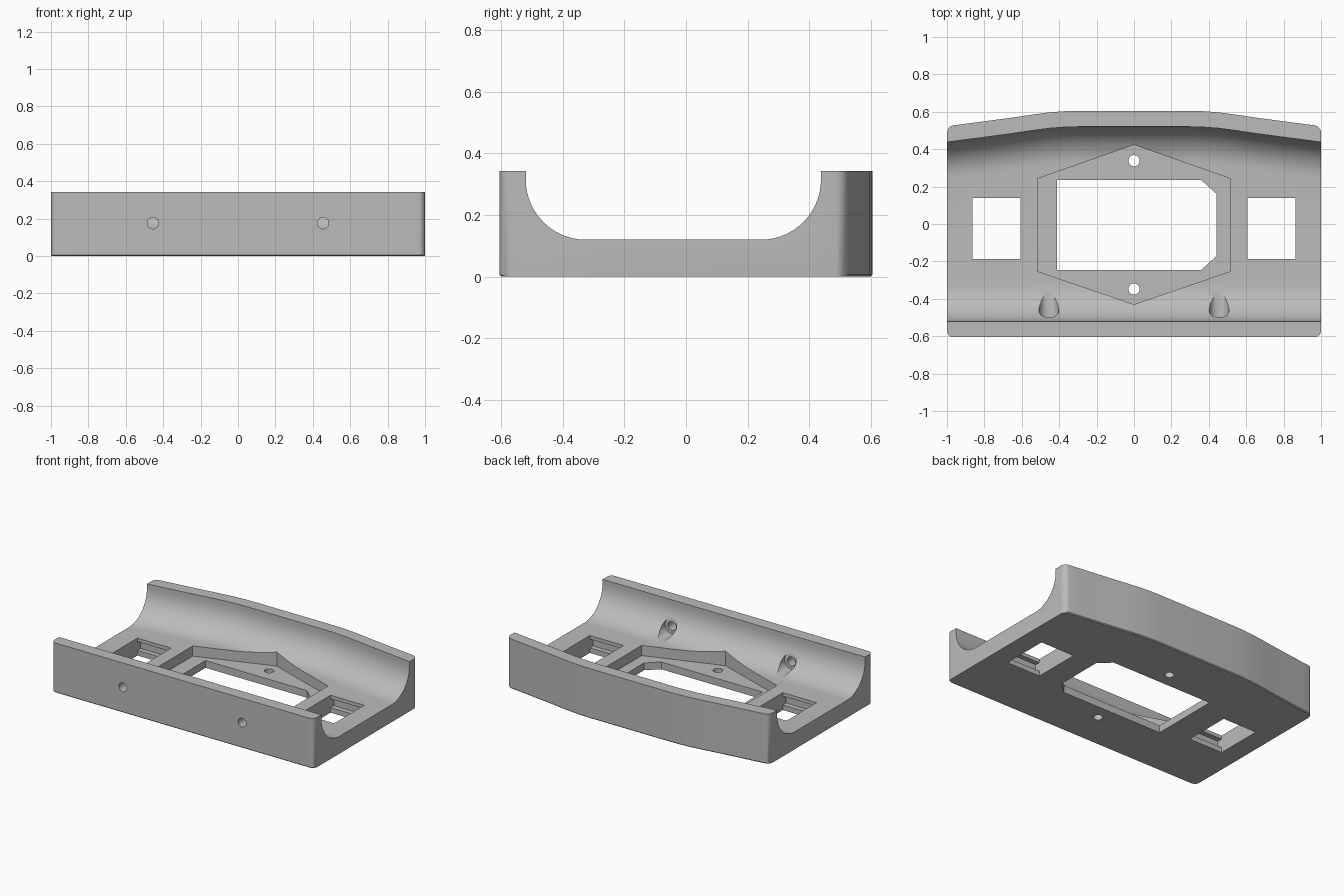
import bpy, bmesh, math
from mathutils import Matrix

if "Cube" in bpy.data.objects:
    bpy.data.objects.remove(bpy.data.objects["Cube"], do_unlink=True)

HEIGHT, FLOOR, WALL, FILLET, CORNER = 0.343, 0.12, 0.085, 0.195, 0.035
FRONT = -0.605
BACK_CURVE = [(0, .605), (.3, .605), (.37, .603), (.45, .597), (.55, .584),
              (.65, .569), (.8, .549), (1, .523)]

grey = bpy.data.materials.new("plain grey")
grey.use_nodes = True
grey.diffuse_color = (0.5, 0.5, 0.5, 1)
grey.node_tree.nodes["Principled BSDF"].inputs["Base Color"].default_value = (0.5, 0.5, 0.5, 1)


def make_object(name, bm):
    bmesh.ops.recalc_face_normals(bm, faces=bm.faces)
    mesh = bpy.data.meshes.new(name)
    bm.to_mesh(mesh)
    bm.free()
    mesh.materials.append(grey)
    obj = bpy.data.objects.new(name, mesh)
    bpy.context.collection.objects.link(obj)
    return obj


def back_edge(x):
    x = abs(x)
    for (x0, y0), (x1, y1) in zip(BACK_CURVE, BACK_CURVE[1:]):
        if x <= x1:
            return y0 + (y1 - y0) * (x - x0) / (x1 - x0)
    return BACK_CURVE[-1][1]


def section(x):
    """Channel cross-section with rounded plan corners near the ends."""
    d = max(0, abs(x) - (1 - CORNER))
    inset = CORNER - math.sqrt(max(0, CORNER ** 2 - d ** 2))
    front, back = FRONT + inset, back_edge(x) - inset
    inner_f, inner_b = FRONT + WALL, back_edge(x) - WALL
    e = 0.006
    pts = [(front + e, 0), (front, e), (front, HEIGHT), (inner_f, HEIGHT)]
    arc = [math.radians(90 * i / 14) for i in range(15)]
    pts += [(inner_f + FILLET * (1 - math.cos(a)), FLOOR + FILLET * (1 - math.sin(a))) for a in arc]
    pts += [(inner_b - FILLET * (1 - math.cos(a)), FLOOR + FILLET * (1 - math.sin(a)))
            for a in reversed(arc)]
    pts += [(inner_b, HEIGHT), (back, HEIGHT), (back, e), (back - e, 0)]
    return [(x, y, z) for y, z in pts]


def prism(name, outline, z0, z1):
    bm = bmesh.new()
    face = bm.faces.new([bm.verts.new((x, y, z0)) for x, y in outline])
    top = bmesh.ops.extrude_face_region(bm, geom=[face])["geom"]
    bmesh.ops.translate(bm, vec=(0, 0, z1 - z0),
                        verts=[v for v in top if isinstance(v, bmesh.types.BMVert)])
    return make_object(name, bm)


def box(name, x0, x1, y0, y1, z0, z1):
    return prism(name, [(x0, y0), (x1, y0), (x1, y1), (x0, y1)], z0, z1)


def rod(name, radius, length, centre, along_y=False):
    bm = bmesh.new()
    turn = Matrix.Rotation(math.pi / 2, 4, 'X') if along_y else Matrix()
    bmesh.ops.create_cone(bm, cap_ends=True, segments=32, radius1=radius, radius2=radius,
                          depth=length, matrix=Matrix.Translation(centre) @ turn)
    return make_object(name, bm)


# Channel body lofted from end to end
half = [x for x, _ in BACK_CURVE[1:-1]] + [.9]
half += [1 - CORNER + CORNER * math.sin(math.radians(15 * i)) for i in range(7)]
stations = [-x for x in reversed(half)] + [0] + half
bm = bmesh.new()
rings = [[bm.verts.new(p) for p in section(x)] for x in stations]
for a, b in zip(rings, rings[1:]):
    for i in range(len(a)):
        j = (i + 1) % len(a)
        bm.faces.new((a[i], a[j], b[j], b[i]))
bm.faces.new(rings[0])
bm.faces.new(rings[-1])
body = make_object("channel_bracket", bm)

# Hexagonal recess and chamfered central window
cutters = [
    prism("hex_recess_cutter", [(0, .423), (-.515, .243), (-.515, -.253),
                                (0, -.43), (.515, -.253), (.515, .243)], .05, .6),
    prism("window_cutter", [(-.412, -.245), (.36, -.245), (.44, -.172), (.44, .162),
                            (.36, .235), (-.412, .235)], -.1, .3),
]
# Vertical screw holes
for y in (.338, -.347):
    cutters.append(rod("screw_hole_cutter", .03, .6, (0, y, 0)))
for side in (-1, 1):
    # Side windows with a groove behind the front and back lips
    x0, x1 = sorted((side * .607, side * .864))
    cutters.append(box("side_window_cutter", x0, x1, -.187, .14, -.1, .3))
    cutters.append(box("side_groove_cutter", x0, x1, -.222, .175, .035, .095))
    # Front wall bolt holes with an inner counterbore
    cutters.append(rod("bolt_hole_cutter", .03, .4, (side * .455, -.6, .175), True))
    cutters.append(rod("counterbore_cutter", .053, .22, (side * .455, -.387, .175), True))

# Apply the cuts
bpy.ops.object.select_all(action='DESELECT')
bpy.context.view_layer.objects.active = body
body.select_set(True)
for cutter in cutters:
    cutter.hide_render = True
    mod = body.modifiers.new("cut", 'BOOLEAN')
    mod.operation, mod.solver, mod.object = 'DIFFERENCE', 'EXACT', cutter
    bpy.ops.object.modifier_apply(modifier=mod.name)
    bpy.data.objects.remove(cutter, do_unlink=True)
bpy.ops.object.shade_smooth_by_angle(angle=math.radians(30))
